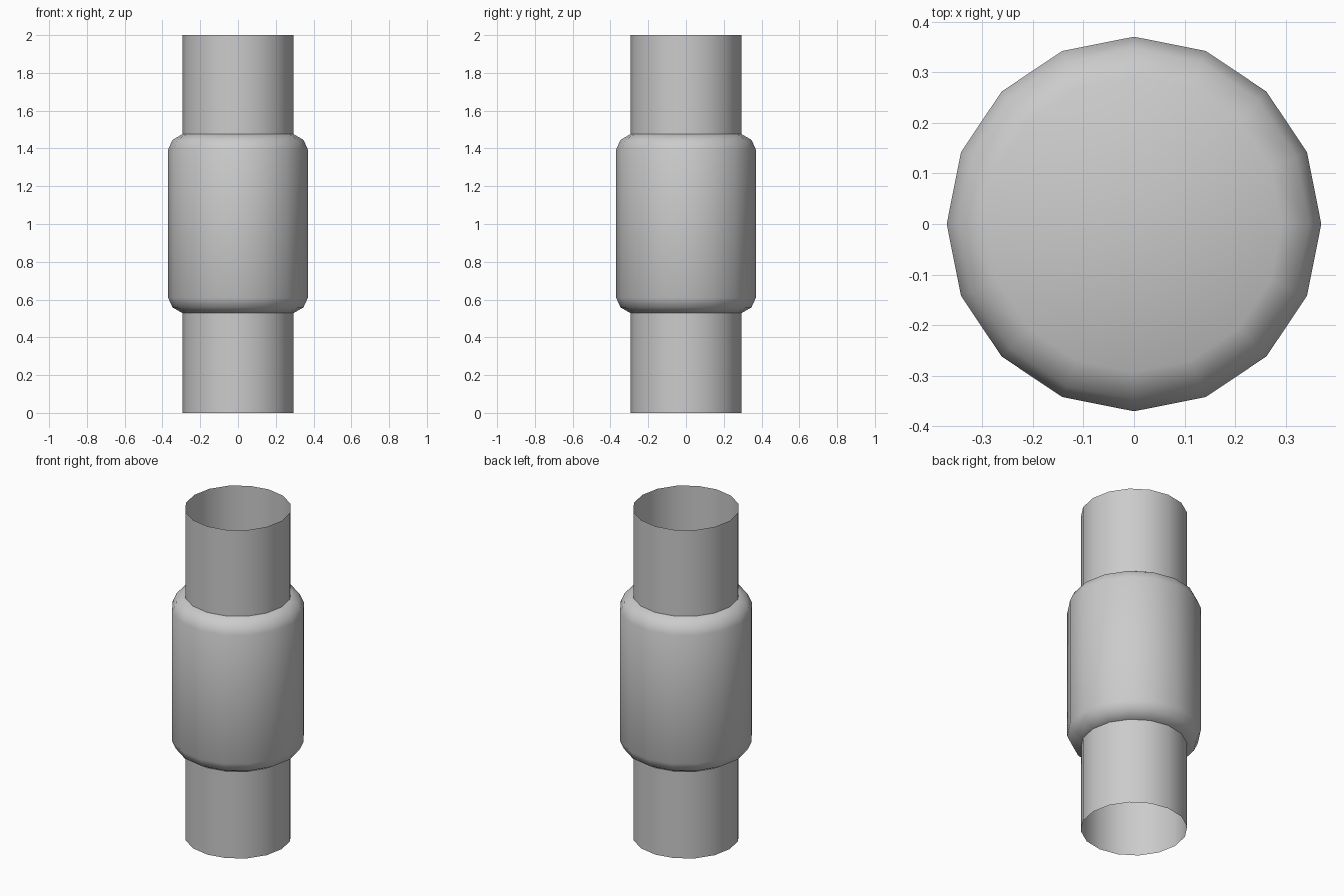
import bpy, bmesh, math

if "Cube" in bpy.data.objects:
    bpy.data.objects.remove(bpy.data.objects["Cube"])

SIDES = 16


def lathe(name, profile, cap=False):
    """Spin a (radius, z) profile around z, optionally closing both ends."""
    bm = bmesh.new()
    rings = []
    for r, z in profile:
        rings.append([bm.verts.new((r * math.cos(2 * math.pi * i / SIDES),
                                    r * math.sin(2 * math.pi * i / SIDES), z))
                      for i in range(SIDES)])
    for low, high in zip(rings, rings[1:]):
        for i in range(SIDES):
            j = (i + 1) % SIDES
            bm.faces.new((low[i], low[j], high[j], high[i]))
    if cap:
        bm.faces.new(rings[0][::-1])
        bm.faces.new(rings[-1])
    for f in bm.faces:
        f.smooth = True
    mesh = bpy.data.meshes.new(name)
    bm.to_mesh(mesh)
    bm.free()
    obj = bpy.data.objects.new(name, mesh)
    bpy.context.collection.objects.link(obj)
    return obj


# Thin open-ended pipe
lathe("pipe", [(0.295, 0), (0.295, 2)])

# Closed sleeve with rounded shoulders, mirrored about its middle
MID = 1.002
shoulder = [(0.37, 0.392), (0.347, 0.443), (0.292, 0.475)]
profile = [(r, MID - h) for r, h in reversed(shoulder)] + \
          [(r, MID + h) for r, h in shoulder]
lathe("sleeve", profile, cap=True)
